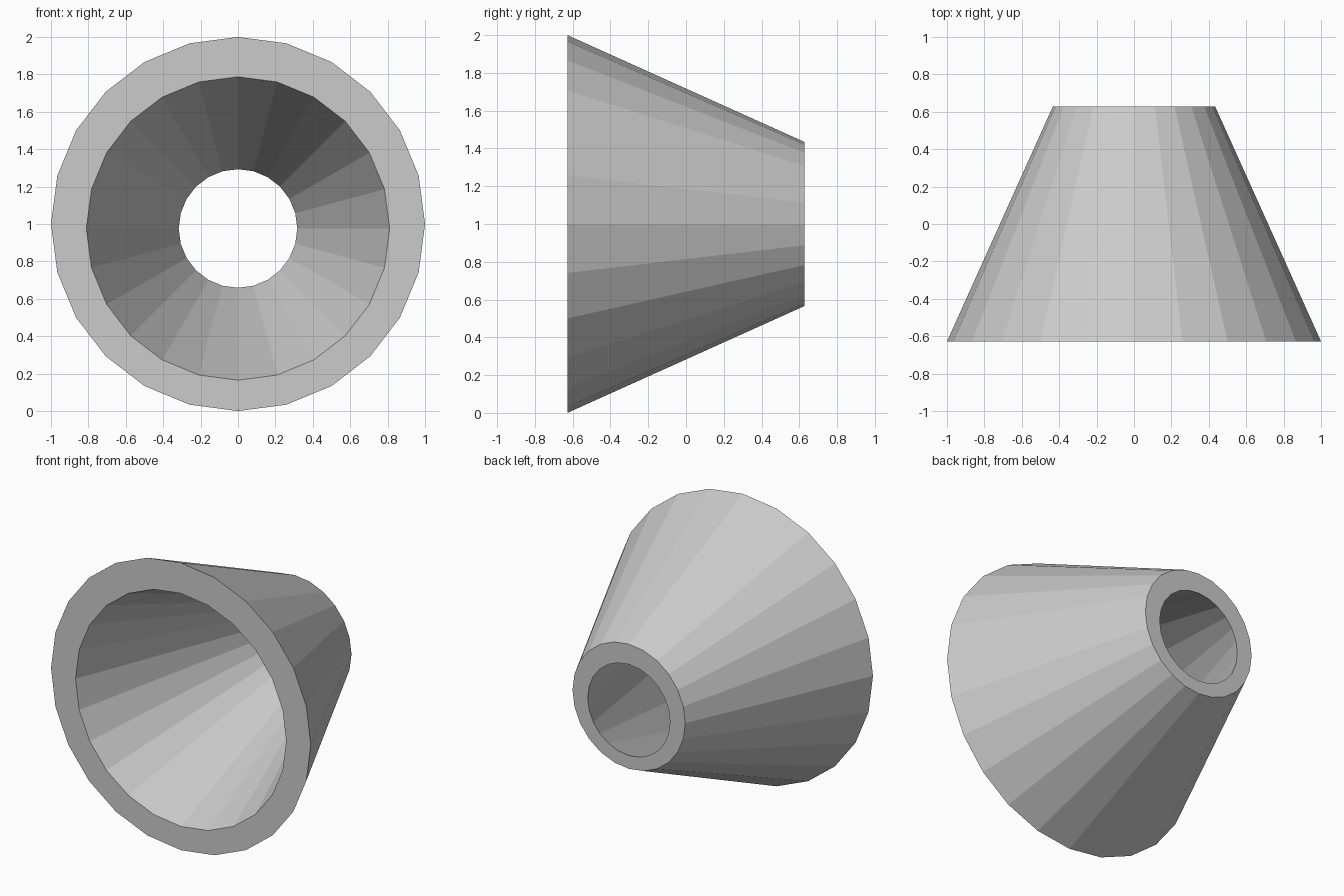
import bpy, bmesh, math

if "Cube" in bpy.data.objects:
    bpy.data.objects.remove(bpy.data.objects["Cube"])

SIDES = 24
HALF = 0.628      # half length along y
OUTER_Z = 1.0     # axis height of the outer cone
BORE_Z = 0.976    # the bore sits slightly lower


def ring(bm, radius, y, cz):
    step = 2 * math.pi / SIDES
    return [bm.verts.new((radius * math.cos(i * step), y, cz + radius * math.sin(i * step)))
            for i in range(SIDES)]


bm = bmesh.new()

# Outer front, outer back, bore back, bore front
rings = [ring(bm, 1.0, -HALF, OUTER_Z),
         ring(bm, 0.434, HALF, OUTER_Z),
         ring(bm, 0.317, HALF, BORE_Z),
         ring(bm, 0.811, -HALF, BORE_Z)]

# Outer wall, back rim, bore wall and front rim
for k in range(4):
    a, b = rings[k], rings[(k + 1) % 4]
    for i in range(SIDES):
        j = (i + 1) % SIDES
        bm.faces.new((a[i], a[j], b[j], b[i]))

bmesh.ops.recalc_face_normals(bm, faces=bm.faces)
mesh = bpy.data.meshes.new("hollow_cone")
bm.to_mesh(mesh)
bm.free()
bpy.context.collection.objects.link(bpy.data.objects.new("hollow_cone", mesh))
